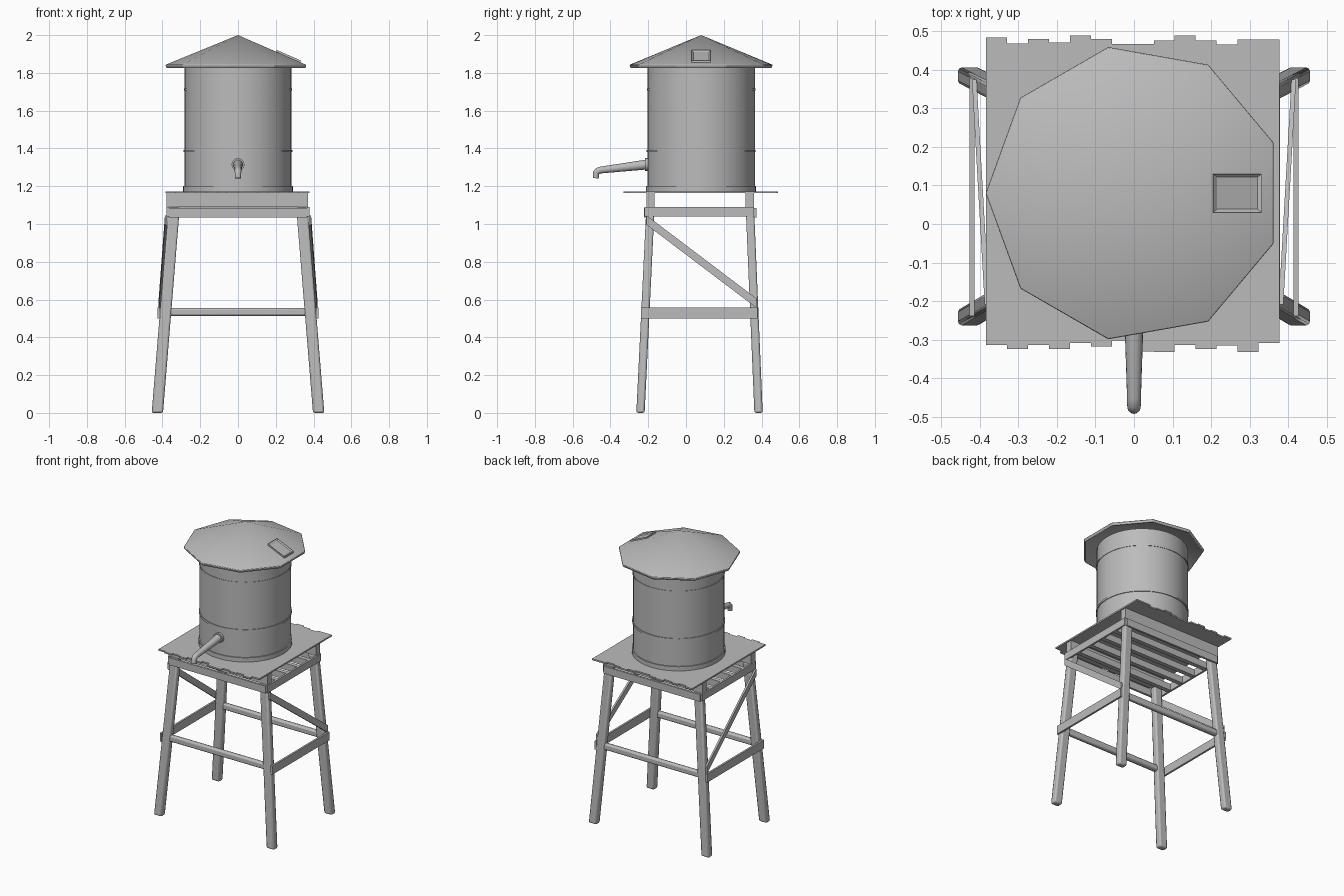
import bpy, bmesh, math
from mathutils import Vector

cube = bpy.data.objects.get("Cube")
if cube:
    bpy.data.objects.remove(cube, do_unlink=True)

GREY = (0.5, 0.5, 0.5, 1)
grey = bpy.data.materials.new("plain grey")
grey.use_nodes = True
grey.diffuse_color = GREY
grey.node_tree.nodes["Principled BSDF"].inputs["Base Color"].default_value = GREY

CY = 0.08  # tank centre in y


def finish(name, bm, bevel=0, segments=2, smooth=30):
    bmesh.ops.recalc_face_normals(bm, faces=bm.faces)
    mesh = bpy.data.meshes.new(name)
    bm.to_mesh(mesh)
    bm.free()
    ob = bpy.data.objects.new(name, mesh)
    bpy.context.collection.objects.link(ob)
    mesh.materials.append(grey)
    if bevel:
        mod = ob.modifiers.new("soft edges", 'BEVEL')
        mod.width, mod.segments = bevel, segments
    if smooth:
        bpy.ops.object.select_all(action='DESELECT')
        ob.select_set(True)
        bpy.context.view_layer.objects.active = ob
        bpy.ops.object.shade_smooth_by_angle(angle=math.radians(smooth))
    return ob


def strut(name, a, b, u, v, bevel=0):
    """Beam from a to b with a cross-section spanned by u and v."""
    bm = bmesh.new()
    bmesh.ops.create_cube(bm, size=1)
    a, b, u, v = map(Vector, (a, b, u, v))
    for vert in bm.verts:
        x, y, z = vert.co
        vert.co = a.lerp(b, z + 0.5) + u * x + v * y
    return finish(name, bm, bevel, smooth=40 if bevel else 0)


def lathe(name, profile, sides, start=0, bevel=0, smooth=30):
    """Revolve (radius, z) points about the tank axis."""
    bm = bmesh.new()
    rings = []
    for r, z in profile:
        if r == 0:
            rings.append([bm.verts.new((0, CY, z))] * sides)
        else:
            angles = [start + math.tau * i / sides for i in range(sides)]
            rings.append([bm.verts.new((r * math.cos(t), CY + r * math.sin(t), z)) for t in angles])
    for low, high in zip(rings, rings[1:]):
        for i in range(sides):
            j = (i + 1) % sides
            bm.faces.new(dict.fromkeys((low[i], low[j], high[j], high[i])))
    return finish(name, bm, bevel, smooth=smooth)


# Tank with its hoops
lathe("tank", [(0, 1.172), (0.284, 1.172), (0.284, 1.83), (0, 1.83)], 40)
for name, r, z, h in (("base_hoop", 0.291, 1.172, 0.03), ("middle_hoop", 0.289, 1.38, 0.013),
                      ("upper_hoop", 0.287, 1.708, 0.01)):
    lathe(name, [(0.27, z), (r, z), (r, z + h), (0.27, z + h)], 40)

# Nine-sided roof shell
lathe("roof", [(0, 2.0), (0.386, 1.842), (0.378, 1.824), (0, 1.975)], 9, math.pi, 0.004, 35)

# Roof hatch: a frame lying on the sloping panel, with a sunken lid
bm = bmesh.new()
bmesh.ops.create_cube(bm, size=1)
top = max(bm.faces, key=lambda f: f.calc_center_median().z)
bmesh.ops.inset_individual(bm, faces=[top], thickness=0.12)
bmesh.ops.translate(bm, verts=top.verts, vec=(0, 0, -0.3))
for v in bm.verts:
    x, y, z = v.co
    v.co = (0.268 + 0.126 * x, CY + 0.1 * y, 1.882 - 0.055 * x + 0.024 * z)
finish("roof_hatch", bm, smooth=0)

# Deck cut with uneven plank ends: (front, back) of each plank
ends = [(-.313, .483), (-.324, .468), (-.313, .48), (-.324, .47), (-.308, .488),
        (-.318, .48), (-.302, .466), (-.33, .466), (-.332, .475), (-.313, .488),
        (-.324, .475), (-.315, .465), (-.332, .478), (-.308, .478)]
X0, PLANK = -0.384, 0.0544
front, back = [], []
for i, (f, b) in enumerate(ends):
    for x in (X0 + i * PLANK, X0 + (i + 1) * PLANK):
        front.append((x, f, 1.163))
        back.append((x, b, 1.163))
outline = []
for p in front + back[::-1]:
    if not outline or (Vector(p) - Vector(outline[-1])).length > 1e-5:
        outline.append(p)
bm = bmesh.new()
face = bm.faces.new([bm.verts.new(p) for p in outline])
ext = bmesh.ops.extrude_face_region(bm, geom=[face])
bmesh.ops.translate(bm, verts=[g for g in ext["geom"] if isinstance(g, bmesh.types.BMVert)],
                    vec=(0, 0, 0.01))
finish("deck", bm, smooth=0)

# Frame: front and back
for end, foot, head, sign in (("front", -.241, -.188, -1), ("back", .384, .338, 1)):
    for side, s in (("left", 1), ("right", -1)):
        strut(f"{end}_{side}_leg", (s * .427, foot, 0), (s * .338, head, 1.09),
              (.06, 0, 0), (0, .044, 0), 0.01)
    strut(f"{end}_deck_beam", (-.378, head, 1.127), (.37, head, 1.127), (0, .044, 0), (0, 0, .075))
    y = head + sign * .027
    strut(f"{end}_upper_board", (-.365, y, 1.06), (.365, y, 1.06), (0, .014, 0), (0, 0, .05))
    y = (foot + head) / 2
    strut(f"{end}_lower_rail", (-.375, y, .535), (.375, y, .535), (0, .034, 0), (0, 0, .042), 0.01)

# Frame: sides
for side, s in (("left", 1), ("right", -1)):
    strut(f"{side}_upper_board", (s * .372, -.22, 1.065), (s * .372, .36, 1.065),
          (.013, 0, 0), (0, 0, .05))
    strut(f"{side}_lower_board", (s * .42, -.238, .53), (s * .42, .379, .53),
          (.013, 0, 0), (0, 0, .058))
    strut(f"{side}_brace", (s * .414, .374, .58), (s * .381, -.208, 1.02),
          (.012, 0, 0), (0, 0, .05))

# Joists under the deck
for i in range(4):
    y = -0.1 + i * 0.117
    strut(f"joist_{i + 1}", (-.368, y, 1.065), (.368, y, 1.065), (0, .03, 0), (0, 0, .045))

# Tapered spout swept along its bent path: (y, z, radius, tilt towards the ground)
bm = bmesh.new()
path = [(-.18, 1.318, .027, 0.15), (-.45, 1.286, .018, 0.15), (-.468, 1.28, .018, 0.5),
        (-.476, 1.27, .017, 1.1), (-.477, 1.242, .015, 1.5)]
rings = []
for y, z, r, tilt in path:
    ring = []
    for i in range(16):
        t = math.tau * i / 16
        up = r * math.sin(t)
        ring.append(bm.verts.new((r * math.cos(t), y - up * math.sin(tilt), z + up * math.cos(tilt))))
    rings.append(ring)
for a, b in zip(rings, rings[1:]):
    for i in range(16):
        j = (i + 1) % 16
        bm.faces.new((a[i], a[j], b[j], b[i]))
bm.faces.new(rings[0])
bm.faces.new(rings[-1])
finish("spout", bm, smooth=50)

# Round flange where the spout meets the tank
bm = bmesh.new()
bmesh.ops.create_cone(bm, cap_ends=True, segments=20, radius1=.034, radius2=.034, depth=.03)
for v in bm.verts:
    v.co = (v.co.x, -.203 + v.co.z, 1.315 + v.co.y)
finish("spout_flange", bm)
